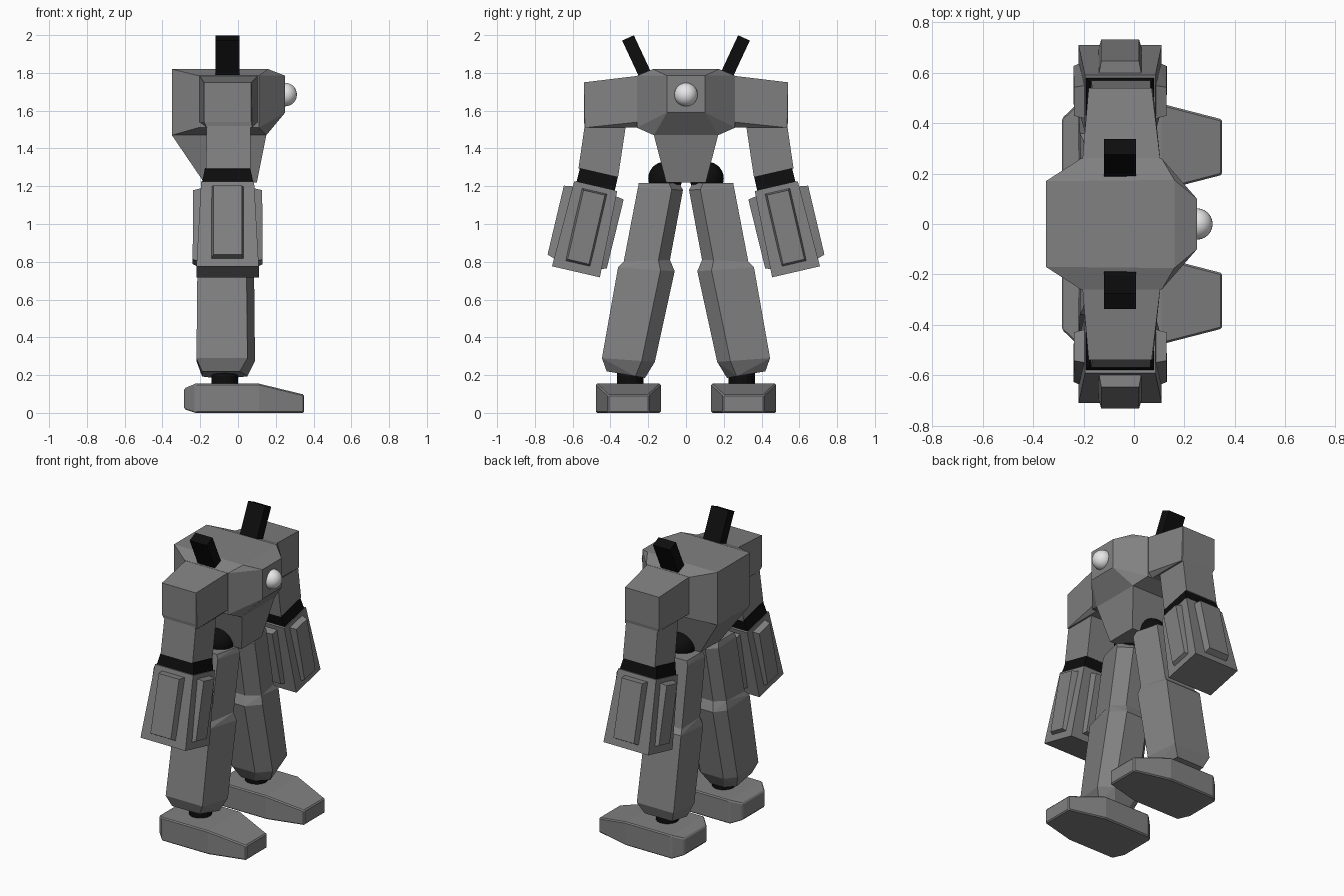
import bpy, bmesh, math
from mathutils import Vector, Matrix

if "Cube" in bpy.data.objects:
    bpy.data.objects.remove(bpy.data.objects["Cube"])


def material(name, v):
    m = bpy.data.materials.new(name)
    m.diffuse_color = (v, v, v, 1)
    m.use_nodes = True
    m.node_tree.nodes["Principled BSDF"].inputs["Base Color"].default_value = m.diffuse_color
    return m


GREY = material("armour_grey", 0.22)
BLACK = material("joint_black", 0.004)
WHITE = material("lamp_white", 0.8)


def finish(bm, name, mat):
    bmesh.ops.recalc_face_normals(bm, faces=bm.faces)
    me = bpy.data.meshes.new(name)
    bm.to_mesh(me)
    bm.free()
    ob = bpy.data.objects.new(name, me)
    bpy.context.collection.objects.link(ob)
    me.materials.append(mat)
    return ob


def hull(name, pts, mat=GREY, bevel=0.0):
    """Flat-faced solid wrapped around the given points."""
    bm = bmesh.new()
    for p in pts:
        bm.verts.new(p)
    bmesh.ops.convex_hull(bm, input=bm.verts[:])
    bmesh.ops.delete(bm, geom=[v for v in bm.verts if not v.link_faces], context='VERTS')
    bmesh.ops.dissolve_limit(bm, angle_limit=math.radians(3), verts=bm.verts[:], edges=bm.edges[:])
    ob = finish(bm, name, mat)
    if bevel:
        b = ob.modifiers.new("bevel", 'BEVEL')
        b.width, b.segments = bevel, 1
    return ob


def ball(name, centre, r, mat):
    bm = bmesh.new()
    bmesh.ops.create_uvsphere(bm, u_segments=24, v_segments=14, radius=r,
                              matrix=Matrix.Translation(centre))
    for f in bm.faces:
        f.smooth = True
    return finish(bm, name, mat)


def both(pts):
    return [(x, s * y, z) for x, y, z in pts for s in (1, -1)]


# Torso: chest block over a tapering waist
hull("chest", both([(-.35, .17, 1.82), (-.35, .17, 1.47), (-.21, .26, 1.785), (-.21, .26, 1.51),
                    (.11, .26, 1.785), (.11, .26, 1.51), (.16, .175, 1.82), (.15, .17, 1.47),
                    (.25, .10, 1.785), (.25, .10, 1.59)]))
hull("waist", both([(-.35, .17, 1.47), (.15, .17, 1.47), (-.18, .105, 1.22), (.10, .105, 1.22)]))
ball("chest_lamp", (.25, 0, 1.685), .062, WHITE)

# Local frame along the tilted lower arm
TILT = math.radians(13)
DOWN = Vector((0, math.sin(TILT), -math.cos(TILT)))
OUT = Vector((0, math.cos(TILT), math.sin(TILT)))
WRIST_TOP = Vector((-.055, .478, 1.20))


def arm(w, u, v):
    return WRIST_TOP + Vector((w, 0, 0)) + OUT * u + DOWN * v


def block(v0, w0, u0, v1, w1, u1):
    return [arm(a * w, b * u, v) for v, w, u in ((v0, w0, u0), (v1, w1, u1))
            for a in (1, -1) for b in (1, -1)]


def panel(axis, sign, half, low, high):
    """Raised chamfered panel on one face of the forearm."""
    pts = []
    for h, v0, v1, levels in ((half + .012, .025, .425, low), (half, .035, .41, high)):
        for t in (h, -h):
            for v, lev in ((v0, levels[0]), (v1, levels[1])):
                pts.append(arm(sign * lev, t, v) if axis == 'x' else arm(t, sign * lev, v))
    return pts


# Leg cross-sections: inner y, z, outer y, z, back x, front x
KNEE = (.085, .81, .33, .80, -.20, .07)
THIGH = [(.037, 1.217, .25, 1.217, -.18, .06), (.016, 1.18, .255, 1.19, -.19, .07), KNEE]
SHIN_TOP = (.06, .75, .36, .77, -.215, .085)
KNEE_FLARE = [KNEE, SHIN_TOP]
SHIN = [SHIN_TOP, (.165, .27, .445, .29, -.22, .09), (.217, .185, .42, .22, -.19, .05)]


def leg(sections):
    pts = []
    for yi, zi, yo, zo, xb, xf in sections:
        for x, t in ((xb, 1), (xf - .04, 1), (xf, .25), (xf - .08, 0), (xb + .06, 0), (xb, .22)):
            pts.append((x, yi + (yo - yi) * t, zi + (zo - zi) * t))
    return pts


for side, s in (("left", 1), ("right", -1)):
    def part(name, pts, mat=GREY, bevel=0.0):
        return hull(f"{name}_{side}", [(p[0], s * p[1], p[2]) for p in pts], mat, bevel)

    # Shoulder and upper arm
    part("shoulder", [(-.205, .25, 1.785), (.105, .25, 1.785), (-.205, .25, 1.54), (.105, .25, 1.54),
                      (-.165, .25, 1.51), (.075, .25, 1.51), (-.18, .54, 1.75), (.07, .54, 1.75),
                      (-.18, .54, 1.54), (.07, .54, 1.54), (-.165, .535, 1.51), (.075, .535, 1.51)])
    part("upper_arm", [(x, y, 1.53) for x in (-.165, .065) for y in (.317, .535)]
         + [arm(w, u, -.07) for w in (-.115, .12) for u in (-.105, .11)])
    part("elbow", block(-.075, .12, .103, .01, .137, .104), BLACK)

    # Forearm with a raised panel on each of its four sides
    part("forearm", block(0, .14, .117, .465, .165, .13))
    part("forearm_panel_front", panel('x', 1, .058, (.13, .15), (.183, .185)))
    part("forearm_panel_back", panel('x', -1, .058, (.13, .15), (.183, .185)))
    part("forearm_panel_outer", panel('y', 1, .075, (.10, .12), (.165, .167)))
    part("forearm_panel_inner", panel('y', -1, .075, (.10, .12), (.16, .155)))

    # Hip ball, leg, ankle
    ball(f"hip_{side}", (-.05, s * .11, 1.24), .09, BLACK)
    part("thigh", leg(THIGH))
    part("knee", leg(KNEE_FLARE))
    part("shin", leg(SHIN))
    part("ankle", [(-.07 + .07 * math.cos(k * math.pi / 8), .295 + .07 * math.sin(k * math.pi / 8), z)
                   for k in range(16) for z in (.14, .215)], BLACK)

    # Foot: wide sole narrowing and sloping toward the toe
    foot = []
    for x, half, z0, z1 in ((.35, .11, 0, .097), (.11, .172, 0, .155),
                            (-.225, .172, 0, .155), (-.285, .115, .02, .13)):
        foot += [(x, .305 + t * half, z) for t in (1, -1) for z in (z0, z1)]
    part("foot", foot, bevel=.007)

    # Slanted shoulder rod
    axis = Vector((0, .415, .91))
    across = Vector((0, .91, -.415))
    base, tip = Vector((-.056, .195, 1.745)), Vector((-.056, .307, 1.985))
    part("shoulder_rod", [c + Vector((a * .063, 0, 0)) + across * (b * .034)
                          for c in (base, tip) for a in (1, -1) for b in (1, -1)], BLACK)
